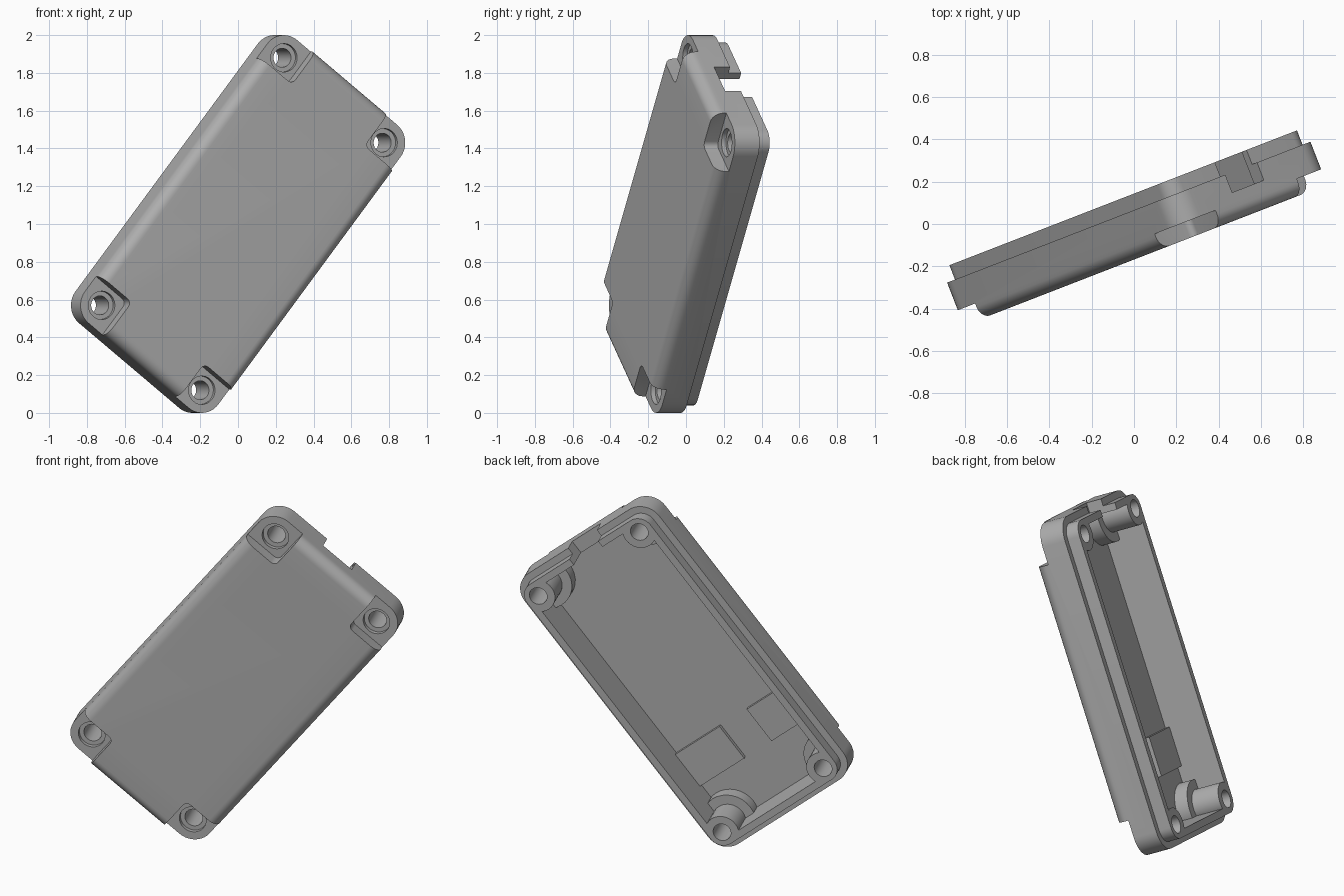
import bpy, bmesh, math
from mathutils import Matrix, Vector

cube = bpy.data.objects.get("Cube")
if cube:
    bpy.data.objects.remove(cube, do_unlink=True)

# Local frame: x = short side, y = long side, z = outward through the face
HALF_X, HALF_Y, CORNER = 0.4825, 0.955, 0.12
POST_X, POST_Y = HALF_X - CORNER, HALF_Y - CORNER
RIM, LIP, FACE, FLOOR, SEAT = -0.06, -0.133, 0.158, 0.108, 0.08
FILLET = 0.06
CORNERS = [(sx, sy) for sx in (-1, 1) for sy in (-1, 1)]


def make_object(name, bm):
    bmesh.ops.recalc_face_normals(bm, faces=bm.faces)
    mesh = bpy.data.meshes.new(name)
    bm.to_mesh(mesh)
    bm.free()
    obj = bpy.data.objects.new(name, mesh)
    bpy.context.collection.objects.link(obj)
    obj.hide_render = name != "enclosure_shell"
    return obj


def loft(name, hx, hy, radius, profile, center=(0, 0), steps=10):
    """Stack rounded rectangles; profile holds (inset, height) pairs."""
    bm = bmesh.new()
    rings = []
    for inset, z in profile:
        ring = []
        r = radius - inset
        for q, (sx, sy) in enumerate([(1, 1), (-1, 1), (-1, -1), (1, -1)]):
            for i in range(steps + 1):
                a = math.pi / 2 * (q + i / steps)
                ring.append(bm.verts.new((
                    center[0] + sx * (hx - radius) + r * math.cos(a),
                    center[1] + sy * (hy - radius) + r * math.sin(a), z)))
        rings.append(ring)
    n = len(rings[0])
    for low, high in zip(rings, rings[1:]):
        for i in range(n):
            j = (i + 1) % n
            bm.faces.new((low[i], low[j], high[j], high[i]))
    bm.faces.new(rings[0][::-1])
    bm.faces.new(rings[-1])
    return make_object(name, bm)


def cylinder(name, x, y, radius, z0, z1):
    bm = bmesh.new()
    bmesh.ops.create_cone(bm, cap_ends=True, segments=32, radius1=radius,
                          radius2=radius, depth=z1 - z0,
                          matrix=Matrix.Translation((x, y, (z0 + z1) / 2)))
    return make_object(name, bm)


def box(name, x0, x1, y0, y1, z0, z1):
    bm = bmesh.new()
    bmesh.ops.create_cube(bm, size=1)
    low, high = Vector((x0, y0, z0)), Vector((x1, y1, z1))
    for v in bm.verts:
        v.co = (low + high) / 2 + v.co * (high - low)
    return make_object(name, bm)


def subtract(target, cutter):
    mod = target.modifiers.new("cut", "BOOLEAN")
    mod.operation = "DIFFERENCE"
    mod.solver = "EXACT"
    mod.object = cutter
    bpy.context.view_layer.update()
    graph = bpy.context.evaluated_depsgraph_get()
    mesh = bpy.data.meshes.new_from_object(target.evaluated_get(graph))
    target.modifiers.clear()
    target.data = mesh
    bpy.data.objects.remove(cutter, do_unlink=True)


# Outer shell: mating lip, straight wall, filleted face
profile = [(0.04, LIP), (0.04, RIM), (0, RIM)]
for i in range(9):
    a = math.pi / 2 * i / 8
    profile.append((FILLET * (1 - math.cos(a)), FACE - FILLET * (1 - math.sin(a))))
shell = loft("enclosure_shell", HALF_X, HALF_Y, CORNER, profile)

# Cavity volume, leaving screw posts, collars and floor pads standing
cavity = loft("cavity", HALF_X - 0.08, HALF_Y - 0.08, 0.045,
              [(0, -0.3), (0, FLOOR)], steps=6)
for sx, sy in CORNERS:
    x, y = sx * POST_X, sy * POST_Y
    subtract(cavity, cylinder("post", x, y, 0.095, -0.4, 0.3))
    subtract(cavity, cylinder("collar", x, y, 0.15, 0.03, 0.3))
for x0, x1 in ((-0.5, -0.11), (0.085, 0.5)):
    subtract(cavity, box("pad", x0, x1, -0.6, -0.375, FLOOR - 0.025, 0.3))
subtract(shell, cavity)

# Corner screw seats, counterbores and through holes
for sx, sy in CORNERS:
    x, y = sx * POST_X, sy * POST_Y
    subtract(shell, loft("seat", 0.2, 0.2, 0.03, [(0, SEAT), (0, 0.3)],
                         (x + sx * 0.1, y + sy * 0.1), 4))
    subtract(shell, cylinder("counterbore", x, y, 0.075, 0.055, 0.3))
    subtract(shell, cylinder("screw_hole", x, y, 0.05, -0.4, 0.3))

# Cable notch in the upper end wall
subtract(shell, box("notch", -0.13, 0.075, 0.8, 1.1, -0.3, 0.03))

# Plain grey plastic
grey = bpy.data.materials.new("grey_plastic")
grey.use_nodes = True
colour = (0.42, 0.42, 0.42, 1)
grey.diffuse_color = colour
grey.node_tree.nodes["Principled BSDF"].inputs["Base Color"].default_value = colour
shell.data.materials.clear()
shell.data.materials.append(grey)
for poly in shell.data.polygons:
    poly.material_index = 0

# Lean the case: turn about vertical and roll within its own plane
turn, roll = math.radians(21.2), math.radians(38.3)
across = Vector((math.cos(turn), math.sin(turn), 0))
up = Vector((0, 0, 1))
short_axis = across * math.cos(roll) - up * math.sin(roll)
long_axis = across * math.sin(roll) + up * math.cos(roll)
normal = short_axis.cross(long_axis)
pose = Matrix((short_axis, long_axis, normal)).transposed().to_4x4()
shell.data.transform(Matrix.Translation((-0.003, 0, 1)) @ pose)

bpy.ops.object.select_all(action="DESELECT")
shell.select_set(True)
bpy.context.view_layer.objects.active = shell
bpy.ops.object.shade_smooth_by_angle(angle=math.radians(30))
